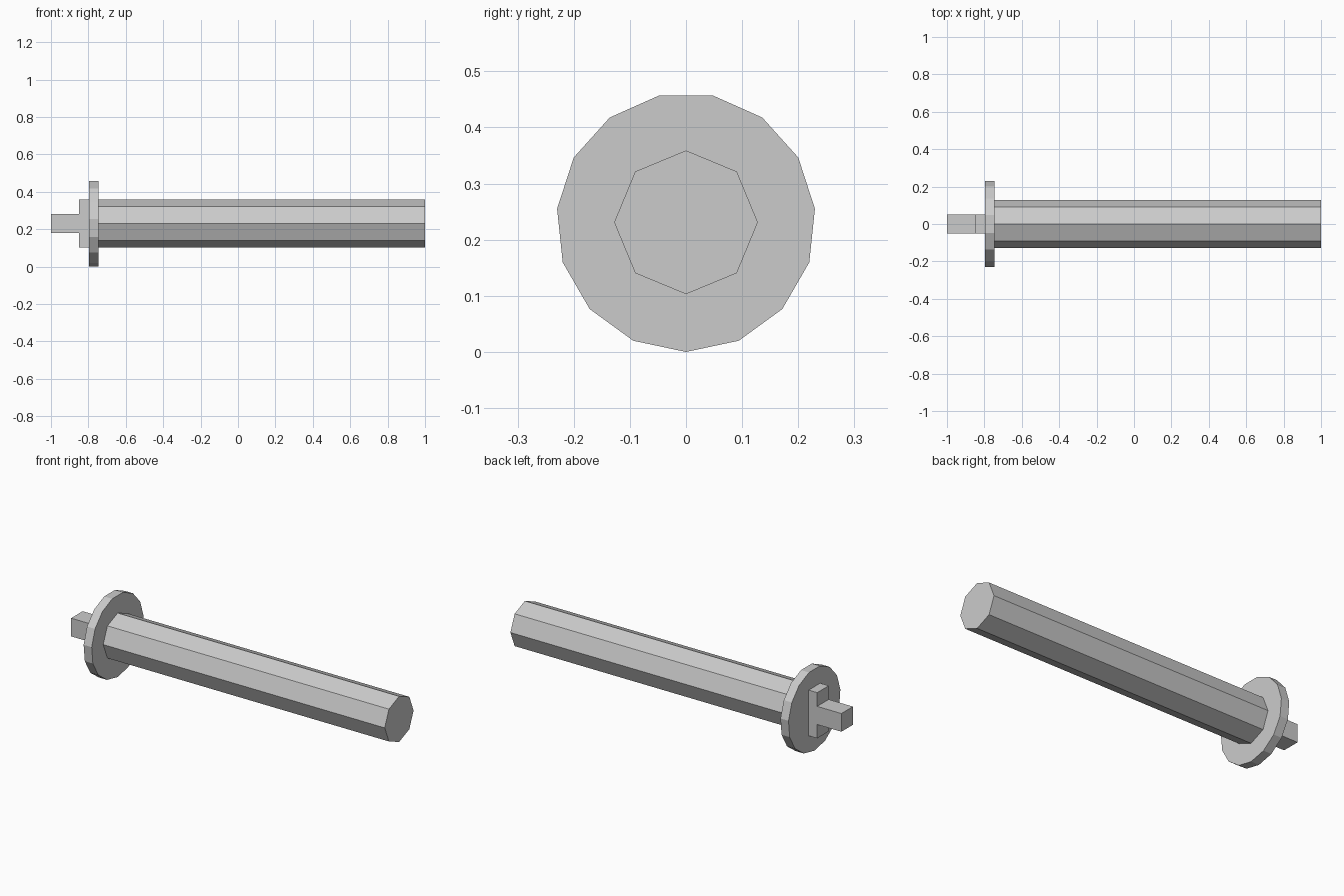
import bpy, bmesh
from math import sin, cos, tau
from mathutils import Vector

cube = bpy.data.objects.get("Cube")
if cube:
    bpy.data.objects.remove(cube, do_unlink=True)

AXIS_Z = 0.231

grey = bpy.data.materials.new("plain grey")
grey.use_nodes = True
colour = (0.6, 0.6, 0.6, 1)
grey.diffuse_color = colour
grey.node_tree.nodes["Principled BSDF"].inputs["Base Color"].default_value = colour


def prism(name, profile, sweep):
    """Extrude a closed profile of 3D points along a vector, flat shaded."""
    bm = bmesh.new()
    face = bm.faces.new([bm.verts.new(p) for p in profile])
    result = bmesh.ops.extrude_face_region(bm, geom=[face], use_keep_orig=True)
    moved = [v for v in result["geom"] if isinstance(v, bmesh.types.BMVert)]
    bmesh.ops.translate(bm, verts=moved, vec=Vector(sweep))
    bmesh.ops.recalc_face_normals(bm, faces=bm.faces)
    mesh = bpy.data.meshes.new(name)
    bm.to_mesh(mesh)
    bm.free()
    mesh.materials.append(grey)
    obj = bpy.data.objects.new(name, mesh)
    bpy.context.collection.objects.link(obj)
    return obj


def round_bar(name, sides, radius, x0, x1):
    """Polygonal bar along x with one corner pointing straight down."""
    angles = [tau * i / sides for i in range(sides)]
    ring = [(x0, radius * sin(a), AXIS_Z - radius * cos(a)) for a in angles]
    return prism(name, ring, (x1 - x0, 0, 0))


# Long octagonal shaft and its flange
round_bar("shaft", 8, 0.128, -0.747, 1.0)
round_bar("flange", 15, 0.231, -0.797, -0.747)

# T-shaped tang behind the flange: upright crossbar with a square stub
half, tall = 0.051, 0.128
upper = [(-0.797, tall), (-0.85, tall), (-0.85, half), (-1.0, half)]
outline = upper + [(x, -z) for x, z in reversed(upper)]
prism("tang", [(x, -half, AXIS_Z + z) for x, z in outline], (0, 2 * half, 0))
